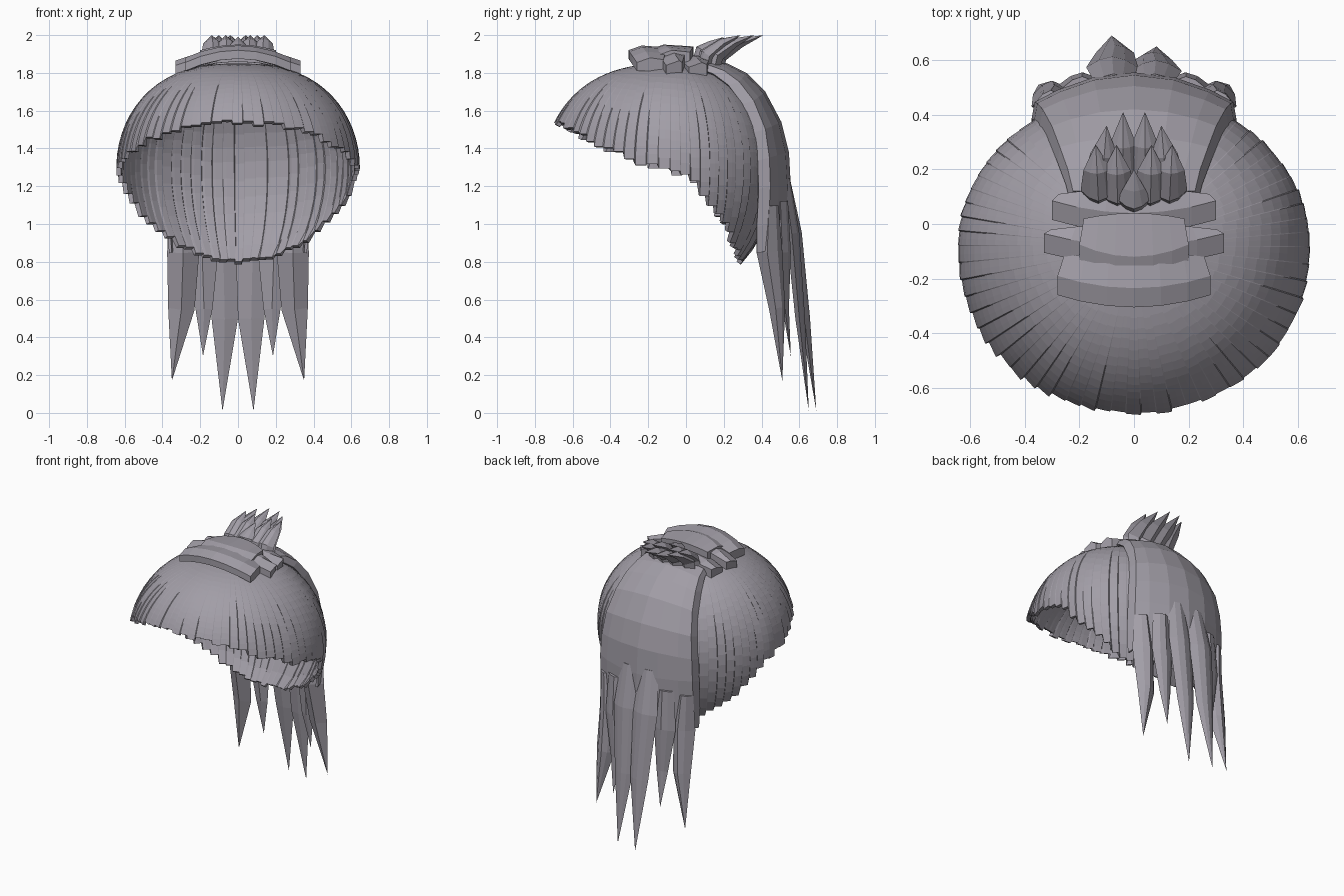
import bpy, bmesh, math, random
from mathutils import Vector

random.seed(4)
cube = bpy.data.objects.get("Cube")
if cube:
    bpy.data.objects.remove(cube)

hair = bpy.data.materials.new("grey_violet_hair")
hair.use_nodes = True
colour = (0.36, 0.34, 0.385, 1)
hair.diffuse_color = colour
hair.node_tree.nodes["Principled BSDF"].inputs["Base Color"].default_value = colour


def finish(name, bm, thickness=0):
    """Turn a bmesh into an object, optionally thickened inwards."""
    bmesh.ops.recalc_face_normals(bm, faces=bm.faces)
    mesh = bpy.data.meshes.new(name)
    bm.to_mesh(mesh)
    bm.free()
    mesh.materials.append(hair)
    ob = bpy.data.objects.new(name, mesh)
    bpy.context.collection.objects.link(ob)
    if thickness:
        mod = ob.modifiers.new("thickness", 'SOLIDIFY')
        mod.thickness, mod.offset = thickness, -1
    return ob


def skin(bm, rows, closed=False):
    """Bridge rows of points with quads."""
    grid = [[bm.verts.new(p) for p in row] for row in rows]
    for a, b in zip(grid, grid[1:]):
        n = len(a)
        for i in range(n if closed else n - 1):
            j = (i + 1) % n
            bm.faces.new((a[i], a[j], b[j], b[i]))
    return grid


def interp(table, t):
    """Piecewise linear lookup, clamped at both ends."""
    if t <= table[0][0]:
        return table[0][1]
    for (a, u), (b, v) in zip(table, table[1:]):
        if t <= b:
            return u + (v - u) * (t - a) / (b - a)
    return table[-1][1]


# Cap of pleated strands with a slanting, jagged rim and a flattened crown
RIM = [(-0.69, 1.545), (-0.3, 1.345), (-0.2, 1.315), (0, 1.265),
       (0.1, 1.17), (0.2, 1.03), (0.27, 0.88), (0.31, 0.785)]


def cap_point(theta, phi, grow=1.0):
    s, c = math.sin(phi), math.cos(phi)
    s = grow * (s ** 0.8 if c > 0 else s)
    y = math.sin(theta)
    return Vector((0.643 * s * math.cos(theta),
                   -0.08 + s * y * (0.56 if y > 0 else 0.668),
                   1.3 + c * (0.55 if c > 0 else 0.68)))


def rim_angle(theta):
    phi = 0.3
    while phi < 2.7:
        p = cap_point(theta, phi)
        if p.z < interp(RIM, p.y):
            break
        phi += 0.01
    return phi


STRANDS, STEPS = 66, 16
columns = []
for k in range(STRANDS):
    t0, dt = math.tau * k / STRANDS, math.tau / STRANDS
    end = rim_angle(t0 + dt / 2) + random.uniform(-0.025, 0.03)
    lift = random.uniform(0.002, 0.014)
    for f, part in ((0, 0), (0.5, 0.5), (0.93, 1)):
        columns.append([cap_point(t0 + dt * f, 0.05 + (end - 0.05) * i / STEPS,
                                  0.999 + lift * part * i / STEPS)
                        for i in range(STEPS + 1)])
bm = bmesh.new()
grid = skin(bm, list(zip(*columns)), closed=True)
bm.faces.new(grid[0])
finish("pleated_cap", bm, 0.025)

# Stacked plates over the crown: half width, front y, back y, edge z, middle z
PLATES = [("front_crown_plate", 0.28, -0.305, -0.10, 1.88, 1.945),
          ("middle_crown_plate", 0.33, -0.15, 0.0, 1.865, 1.93),
          ("inner_crown_plate", 0.20, -0.19, 0.04, 1.92, 1.95),
          ("rear_crown_plate", 0.30, -0.03, 0.13, 1.855, 1.895)]
for name, hw, y0, y1, ze, zm in PLATES:
    bm = bmesh.new()
    rows = []
    for f in (-1, -0.7, -0.35, 0, 0.35, 0.7, 1):
        z = zm - (zm - ze) * f * f
        front = y0 + 0.045 * f * f
        low = z - 0.07
        back = y1 - 0.02 * f * f
        rows.append([(f * hw, front, low), (f * hw, front, z - 0.025),
                     (f * hw, front + 0.07, z), (f * hw * 0.92, back, z - 0.01),
                     (f * hw * 0.92, back, low)])
    grid = skin(bm, rows, closed=True)
    bm.faces.new(grid[0])
    bm.faces.new(grid[-1])
    finish(name, bm)


def lock(name, path, widths, depths, side=1):
    """Tapered ridged blade of hair along a path, ending in a point."""
    bm = bmesh.new()
    pts = [Vector((side * x, y, z)) for x, y, z in path]
    rows = []
    for i, (p, w, d) in enumerate(zip(pts[:-1], widths, depths)):
        tangent = pts[i + 1] - pts[max(i - 1, 0)]
        out = Vector((1, 0, 0)).cross(tangent).normalized()
        across = out.cross(tangent).normalized()
        rows.append([p + across * w * a + out * d * b for a, b in
                     ((-1, 0), (-0.5, 0.7), (0, 1), (0.5, 0.7), (1, 0), (0, -0.7))])
    grid = skin(bm, rows, closed=True)
    bm.faces.new(grid[0])
    tip = bm.verts.new(pts[-1])
    last = grid[-1]
    for i in range(len(last)):
        bm.faces.new((last[i], last[(i + 1) % len(last)], tip))
    return finish(name, bm)


# Upswept crest of broad spikes: base x, base y, tip x, tip y
CREST = [("rear_inner", 0.04, 0.17, 0.04, 0.41), ("rear_outer", 0.12, 0.15, 0.10, 0.36),
         ("side", 0.13, 0.11, 0.14, 0.29), ("front", 0.06, 0.10, 0.065, 0.29)]
for word, xb, yb, xt, yt in CREST:
    for side, hand in ((1, "left"), (-1, "right")):
        path = [(xb, yb, 1.82), (xb, yb + 0.015, 1.89),
                ((xb + xt) / 2, (yb + yt) / 2, 1.955), (xt, yt, 2.0)]
        lock(f"{hand}_{word}_crest_spike", path,
             (0.06, 0.065, 0.05), (0.05, 0.05, 0.03), side)
lock("centre_crest_spike", [(0, 0.07, 1.84), (0, 0.09, 1.92), (0, 0.13, 1.95), (0, 0.20, 1.99)],
     (0.06, 0.06, 0.04), (0.04, 0.04, 0.02))

# Curved mantle down the back: middle y, z, edge y, z, half width
MANTLE = [(0.12, 1.87, 0.12, 1.84, 0.23), (0.22, 1.85, 0.20, 1.81, 0.25),
          (0.32, 1.80, 0.28, 1.75, 0.28), (0.42, 1.70, 0.355, 1.65, 0.31),
          (0.505, 1.54, 0.415, 1.50, 0.345), (0.545, 1.38, 0.435, 1.35, 0.365),
          (0.555, 1.2, 0.44, 1.2, 0.375), (0.555, 1.0, 0.43, 1.0, 0.375),
          (0.55, 0.85, 0.43, 0.86, 0.365)]
bm = bmesh.new()
rows = []
for ym, zm, ye, ze, hw in MANTLE:
    row = [(hw * f, ym + (ye - ym) * f * f, zm + (ze - zm) * f * f)
           for f in (-0.97, -0.75, -0.4, 0, 0.4, 0.75, 0.97)]
    flange = [(side * hw, ye - 0.055, ze - 0.015) for side in (-1, 1)]
    rows.append([flange[0], *row, flange[1]])
skin(bm, rows)
finish("back_mantle", bm, 0.015)

# Long pointed locks hanging from the mantle
OUTER = [(0.305, 0.44, 1.1), (0.29, 0.43, 0.85), (0.30, 0.475, 0.55), (0.35, 0.51, 0.17)]
INNER = [(0.19, 0.50, 1.12), (0.19, 0.51, 0.85), (0.18, 0.525, 0.55), (0.185, 0.555, 0.30)]
MIDDLE = [(0.075, 0.52, 1.24), (0.08, 0.56, 0.95), (0.07, 0.60, 0.5), (0.082, 0.65, 0.01)]
for side, word in ((1, "left"), (-1, "right")):
    lock(f"{word}_outer_lock", OUTER, (0.06, 0.085, 0.07), (0.05, 0.08, 0.05), side)
    lock(f"{word}_inner_lock", INNER, (0.07, 0.085, 0.045), (0.04, 0.045, 0.02), side)
    shift = 0 if side > 0 else 0.04
    middle = [(x, y + shift * i / 3, z) for i, (x, y, z) in enumerate(MIDDLE)]
    lock(f"{word}_middle_lock", middle, (0.07, 0.095, 0.07), (0.03, 0.04, 0.03), side)
